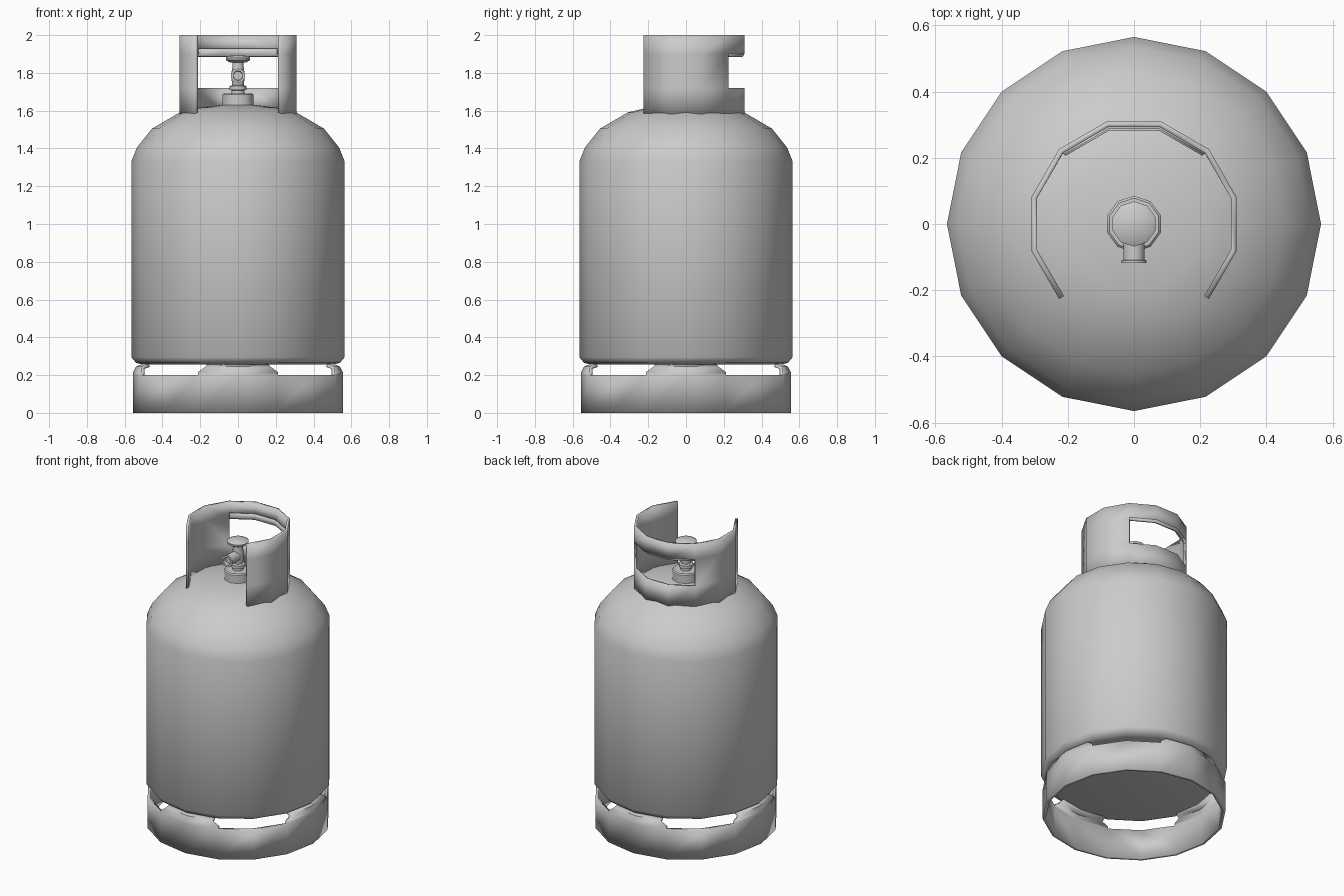
import bpy, bmesh
from math import radians, cos, sin

if "Cube" in bpy.data.objects:
    bpy.data.objects.remove(bpy.data.objects["Cube"])


def sheet(name, profile, angles, keep=None, shift=None, thick=0, closed=True):
    """Sweep an (r, z) profile, listed upward for outward normals, round the z axis."""
    bm = bmesh.new()
    n = len(angles)
    for i in range(n if closed else n - 1):
        for j in range(len(profile) - 1):
            if keep and not keep(i, j):
                continue
            quad = []
            for side, row in ((0, j), (1, j), (1, j + 1), (0, j + 1)):
                k = (i + side) % n
                a = radians(angles[k] + (shift(i, side, row) if shift else 0))
                r, z = profile[row]
                quad.append(bm.verts.new((r * cos(a), r * sin(a), z)))
            bm.faces.new(quad)
    bmesh.ops.remove_doubles(bm, verts=bm.verts[:], dist=1e-4)
    me = bpy.data.meshes.new(name)
    bm.to_mesh(me)
    bm.free()
    ob = bpy.data.objects.new(name, me)
    bpy.context.collection.objects.link(ob)
    if thick:
        mod = ob.modifiers.new("thickness", 'SOLIDIFY')
        mod.thickness = thick
        mod.offset = -1
    bpy.ops.object.select_all(action='DESELECT')
    bpy.context.view_layer.objects.active = ob
    ob.select_set(True)
    bpy.ops.object.shade_smooth_by_angle(angle=radians(40))
    return ob


def ring(n, start=0.0):
    return [start + 360 * i / n for i in range(n)]


# Tank body with rounded shoulder and flat bottom
sheet("tank_body", [(0, .255), (.5, .255), (.54, .265), (.565, .295), (.565, 1.33),
                    (.535, 1.405), (.455, 1.505), (.31, 1.59), (.2, 1.617), (0, 1.64)], ring(16))

# Foot ring: a plain band with four tapered tabs bent in under the tank
def is_tab(i):
    return i % 4 in (0, 3)          # the two segments either side of each axis

def taper(i, side, row):
    if row < 3:
        return 0
    if i % 4 == 3 and side == 0:
        return 4
    if i % 4 == 0 and side == 1:
        return -4
    return 0

sheet("foot_ring", [(.557, 0), (.557, .2), (.555, .215), (.54, .245), (.5, .262)], ring(16),
      keep=lambda i, j: j == 0 or is_tab(i), shift=taper, thick=.02)

# Guard collar: open at the front, hand window at the back
sheet("guard_collar", [(.32, 1.58), (.32, 1.72), (.32, 1.9), (.32, 2.0)],
      [-45 + 30 * i for i in range(10)],
      keep=lambda i, j: not (j == 1 and 3 <= i <= 5), thick=.017, closed=False)

# Rolled lip under the handle bar
sheet("handle_lip", [(.292, 1.93), (.292, 1.9), (.3, 1.887), (.31, 1.885), (.32, 1.9)],
      [45, 75, 105, 135], thick=.006, closed=False)

# Valve: boss, stem with nut, outlet and hand wheel
sheet("valve_boss", [(0, 1.6), (.085, 1.6), (.085, 1.685), (.078, 1.692), (0, 1.692)], ring(10, 90))
sheet("valve_stem", [(0, 1.68), (.036, 1.68), (.036, 1.708), (.046, 1.71), (.046, 1.73),
                     (.032, 1.735), (.035, 1.76), (.035, 1.81), (.03, 1.84), (.03, 1.865),
                     (0, 1.865)], ring(10, 90))
sheet("hand_wheel", [(0, 1.855), (.045, 1.855), (.066, 1.867), (.068, 1.88),
                     (.05, 1.89), (0, 1.895)], ring(10, 90))
outlet = sheet("valve_outlet", [(0, 0), (.033, 0), (.033, .108), (.039, .11), (.039, .118),
                                (.026, .118), (.024, .095), (0, .095)], ring(10, 90))
outlet.rotation_euler = (radians(90), 0, 0)
outlet.location = (0, 0, 1.785)
